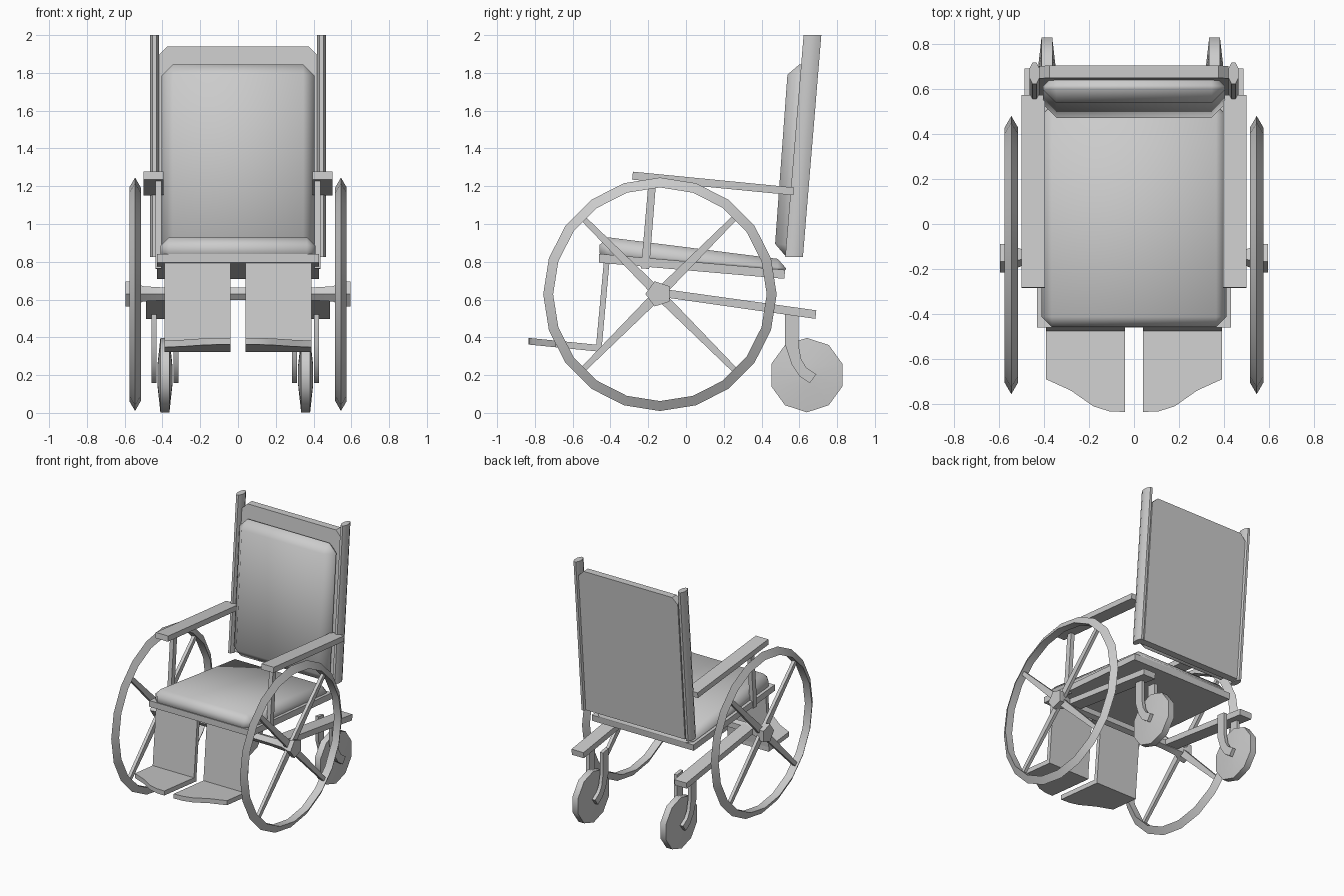
import bpy, bmesh
from math import pi, cos, sin, radians
from mathutils import Vector

cube = bpy.data.objects.get("Cube")
if cube:
    bpy.data.objects.remove(cube, do_unlink=True)

grey = bpy.data.materials.new("plain grey")
grey.use_nodes = True
COLOUR = (0.6, 0.6, 0.6, 1)
grey.diffuse_color = COLOUR
grey.node_tree.nodes["Principled BSDF"].inputs["Base Color"].default_value = COLOUR


def finish(ob, angle=40, bevel=0):
    """Assign the material, add an optional chamfer and smooth the shading."""
    ob.data.materials.append(grey)
    bpy.ops.object.select_all(action="DESELECT")
    ob.select_set(True)
    bpy.context.view_layer.objects.active = ob
    if bevel:
        mod = ob.modifiers.new("Chamfer", "BEVEL")
        mod.width, mod.segments = bevel, 1
        bpy.ops.object.modifier_apply(modifier=mod.name)
    bpy.ops.object.shade_smooth_by_angle(angle=radians(angle))
    return ob


def loft(name, rings, **kw):
    """Solid through a row of matching point rings, capped at both ends."""
    bm = bmesh.new()
    loops = [[bm.verts.new(p) for p in ring] for ring in rings]
    n = len(loops[0])
    for a, b in zip(loops, loops[1:]):
        for i in range(n):
            j = (i + 1) % n
            bm.faces.new((a[i], a[j], b[j], b[i]))
    bm.faces.new(loops[0])
    bm.faces.new(loops[-1])
    bmesh.ops.recalc_face_normals(bm, faces=bm.faces)
    mesh = bpy.data.meshes.new(name)
    bm.to_mesh(mesh)
    bm.free()
    ob = bpy.data.objects.new(name, mesh)
    bpy.context.collection.objects.link(ob)
    return finish(ob, **kw)


def prism(name, x0, x1, profile, **kw):
    """Side profile of (y, z) points extruded along x."""
    return loft(name, [[(x, y, z) for y, z in profile] for x in (x0, x1)], **kw)


def lathe(name, sections, y, z, sides, phase=0, **kw):
    """Turned part around an x axis from (x, radius) sections."""
    turns = [phase + 2 * pi * i / sides for i in range(sides)]
    return loft(name, [[(x, y + r * cos(a), z + r * sin(a)) for a in turns]
                       for x, r in sections], **kw)


def lean(z):
    """Centre line of the leaning back posts."""
    return 0.572 + 0.083 * (z - 0.825)


# Seat board and padded cushion
prism("seat_board", -0.43, 0.43,
      [(-0.46, 0.795), (0.52, 0.71), (0.525, 0.757), (-0.46, 0.842)])
prism("seat_cushion", -0.41, 0.41,
      [(-0.457, 0.8), (0.53, 0.715), (0.53, 0.81), (-0.457, 0.935)],
      bevel=0.045, angle=50)

# Back panel with clipped top corners
outline = [(-0.42, 0.83), (0.42, 0.83), (0.42, 1.895),
           (0.375, 1.94), (-0.375, 1.94), (-0.42, 1.895)]
loft("back_panel", [[(x, lean(z) + d, z) for x, z in outline]
                    for d in (-0.015, 0.04)])
prism("back_cushion", -0.405, 0.405,
      [(lean(0.83) - 0.105, 0.835), (lean(0.83) + 0.02, 0.825),
       (lean(1.84) + 0.02, 1.84), (lean(1.84) - 0.115, 1.85)],
      bevel=0.06, angle=50)

# Axle with flared hubs
hub = [(0.38, 0.035), (0.5, 0.042), (0.57, 0.07), (0.595, 0.07)]
WY, WZ = -0.145, 0.63
lathe("axle", [(-x, r) for x, r in reversed(hub)] + hub, WY, WZ, 5, pi)

for s, side in ((1, "left"), (-1, "right")):
    # Back post with rounded section
    ring = [(0.023 * cos(a), 0.047 * sin(a))
            for a in (pi / 8 + i * pi / 4 for i in range(8))]
    loft(side + "_back_post",
         [[(s * 0.442 + u * 1.08, lean(z) + v * 1.08, z) for u, v in ring]
          for z in (0.825, 2)], angle=50)

    # Armrest and its support
    prism(side + "_armrest", s * 0.395, s * 0.5,
          [(-0.285, 1.235), (0.57, 1.152), (0.573, 1.193), (-0.281, 1.277)])
    prism(side + "_armrest_support", s * 0.405, s * 0.437,
          [(-0.238, 0.765), (-0.195, 0.762), (-0.157, 1.24), (-0.197, 1.24)])

    # Leg panel and footplate with a curved toe edge
    prism(side + "_leg_panel", s * 0.04, s * 0.39,
          [(-0.435, 0.8), (-0.405, 0.8), (-0.447, 0.335), (-0.478, 0.335)])
    toe = [(0.04, -0.445), (0.39, -0.445), (0.39, -0.69), (0.28, -0.74),
           (0.18, -0.81), (0.11, -0.832), (0.04, -0.835)]
    loft(side + "_footplate",
         [[(s * x, y, base - 0.1 * (y + 0.445)) for x, y in toe]
          for base in (0.323, 0.358)])

    # Drive wheel rim
    bpy.ops.mesh.primitive_torus_add(
        major_segments=20, minor_segments=3, major_radius=0.583,
        minor_radius=0.035, location=(s * 0.545, -0.138, 0.628),
        rotation=(0, s * pi / 2, 0))
    rim = bpy.context.object
    rim.name = side + "_wheel_rim"
    finish(rim, angle=70)

    # Four tapered spokes
    for i in range(4):
        a = pi / 4 + i * pi / 2
        out, across = Vector((cos(a), sin(a))), Vector((-sin(a), cos(a)))
        centre = Vector((WY, WZ))
        prism(f"{side}_spoke_{i + 1}", s * 0.533, s * 0.557,
              [centre + out * d + across * w for d, w in
               ((0.03, -0.026), (0.57, -0.015), (0.57, 0.015), (0.03, 0.026))])

    # Lower frame rail
    prism(side + "_frame_rail", s * 0.385, s * 0.487,
          [(-0.15, 0.617), (0.685, 0.498), (0.69, 0.543), (-0.15, 0.66)])

    # Caster wheel held between two bent fork arms
    cx = 0.358 if s > 0 else -0.387
    lathe(side + "_caster_wheel",
          [(cx - 0.04, 0.05), (cx - 0.024, 0.197),
           (cx + 0.024, 0.197), (cx + 0.04, 0.05)], 0.64, 0.2, 10, pi / 10)
    for k, place in ((-1, "right"), (1, "left")):
        x = cx + k * 0.058
        prism(f"{side}_caster_{place}_fork", x - 0.013, x + 0.013,
              [(0.525, 0.54), (0.525, 0.36), (0.56, 0.255), (0.6, 0.195),
               (0.655, 0.157), (0.69, 0.205), (0.637, 0.24), (0.61, 0.285),
               (0.595, 0.36), (0.595, 0.53)])
